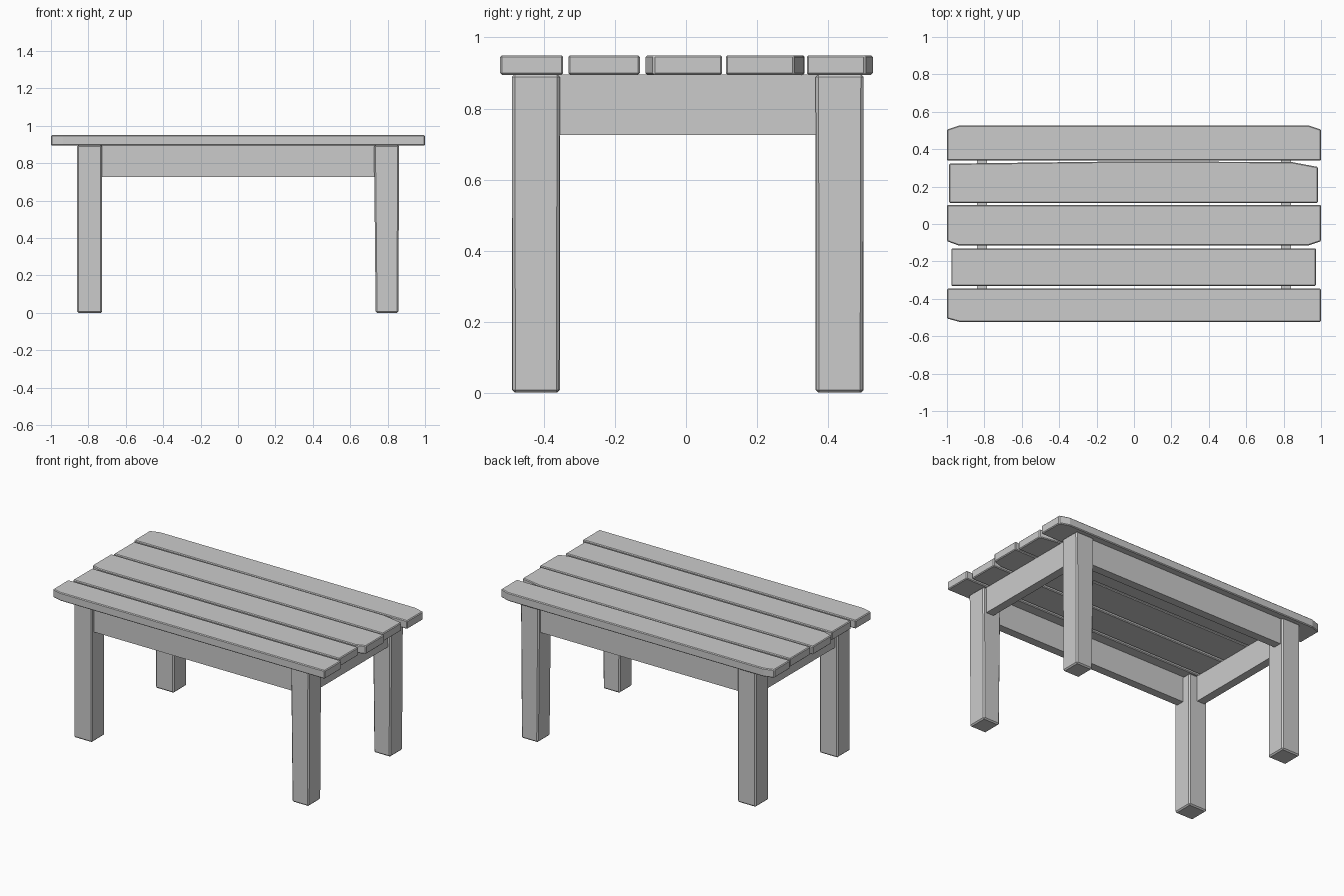
import bpy, bmesh

if "Cube" in bpy.data.objects:
    bpy.data.objects.remove(bpy.data.objects["Cube"])

def prism(name, bottom, z0, z1, bevel, top=None):
    """Solid from a bottom outline to a top outline, with softened edges."""
    top = top or bottom
    bm = bmesh.new()
    lo = [bm.verts.new((x, y, z0)) for x, y in bottom]
    hi = [bm.verts.new((x, y, z1)) for x, y in top]
    n = len(lo)
    bm.faces.new(lo[::-1])
    bm.faces.new(hi)
    for i in range(n):
        j = (i + 1) % n
        bm.faces.new((lo[i], lo[j], hi[j], hi[i]))
    me = bpy.data.meshes.new(name)
    bm.to_mesh(me)
    bm.free()
    ob = bpy.data.objects.new(name, me)
    bpy.context.collection.objects.link(ob)
    if bevel:
        mod = ob.modifiers.new("Bevel", 'BEVEL')
        mod.width = bevel
        mod.segments = 1
        mod.limit_method = 'ANGLE'
        mod.angle_limit = 0.9
    return ob

def rect(x0, x1, y0, y1):
    return [(x0, y0), (x1, y0), (x1, y1), (x0, y1)]

# Top planks, some with chipped corners (outlines counter-clockwise)
planks = {
    "front_plank": [(-1, -.505), (-.935, -.523), (1, -.523), (1, -.346), (-1, -.346)],
    "front_inner_plank": rect(-.977, .973, -.331, -.13),
    "middle_plank": [(-1, -.092), (-.94, -.114), (.935, -.114), (1, -.092),
                     (1, .102), (-1, .102)],
    "back_inner_plank": [(-.988, .112), (.983, .112), (.983, .305), (.84, .332),
                         (-.1, .334), (-.5, .329), (-.988, .323)],
    "back_plank": [(-1, .34), (1, .34), (1, .505), (.935, .526),
                   (-.935, .526), (-1, .505)],
}
for name, outline in planks.items():
    prism(name, outline, .895, .95, .005)

# Legs; the right pair tapers slightly towards the floor
for side, y0, y1 in (("front", -.49, -.355), ("back", .365, .50)):
    prism(side + "_left_leg", rect(-.86, -.726, y0, y1), 0, .897, .008)
    prism(side + "_right_leg", rect(.736, .857, y0 + .002, y1 - .002), 0, .897, .008,
          rect(.727, .862, y0, y1))

# Aprons set between the legs, a little behind their outer faces
for side, y0 in (("front", -.47), ("back", .425)):
    prism(side + "_apron", rect(-.735, .74, y0, y0 + .055), .725, .896, 0)
for side, x0 in (("left", -.84), ("right", .785)):
    prism(side + "_apron", rect(x0, x0 + .055, -.37, .38), .725, .896, 0)
